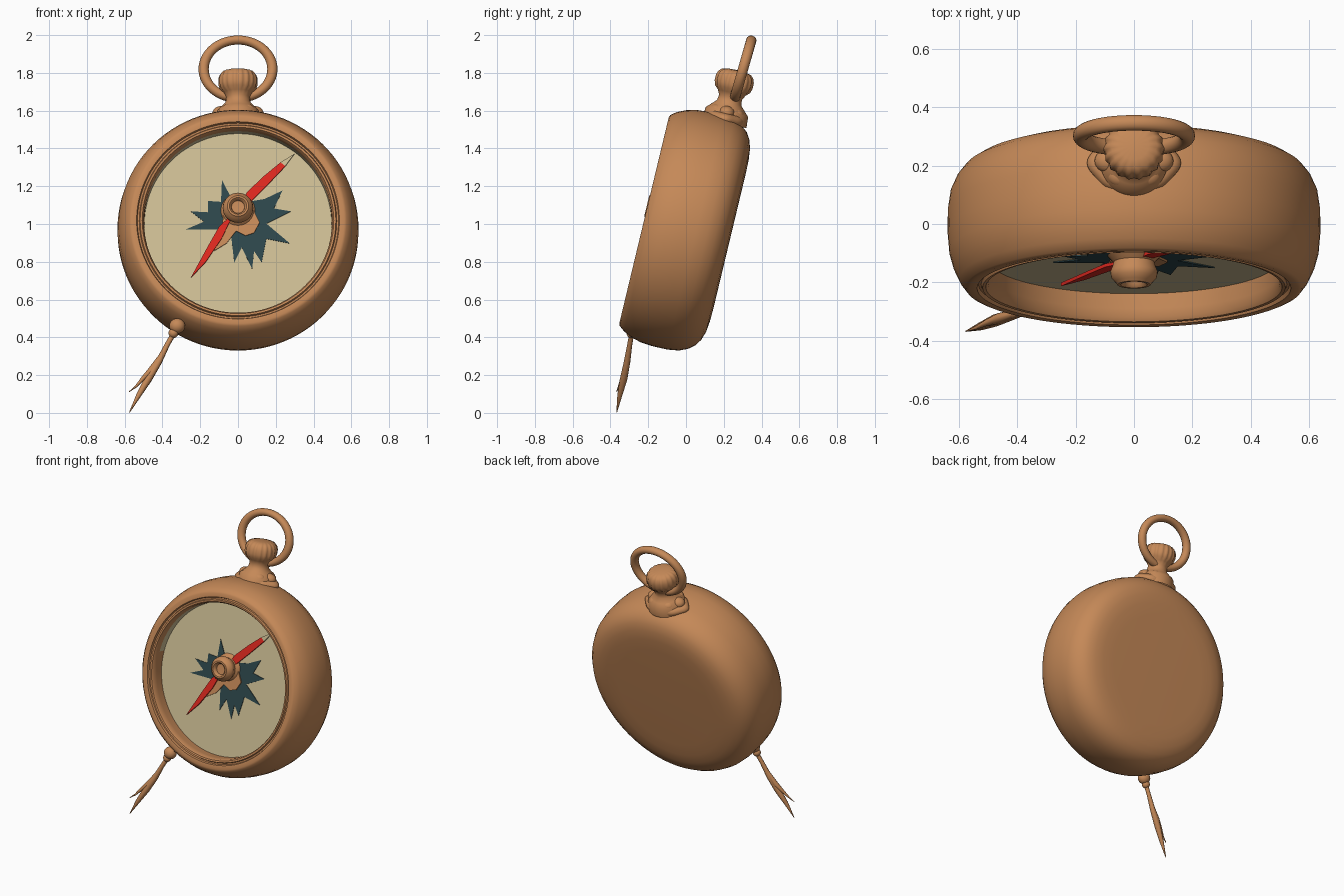
import bpy, bmesh, math
from math import sin, cos, pi
from mathutils import Matrix, Vector

if "Cube" in bpy.data.objects:
    bpy.data.objects.remove(bpy.data.objects["Cube"], do_unlink=True)


def material(name, rgb):
    m = bpy.data.materials.new(name)
    m.use_nodes = True
    m.diffuse_color = (*rgb, 1)
    m.node_tree.nodes["Principled BSDF"].inputs["Base Color"].default_value = (*rgb, 1)
    return m


BRONZE = material("bronze", (0.56, 0.25, 0.097))
CREAM = material("cream", (0.61, 0.51, 0.295))
TEAL = material("dark teal", (0.026, 0.061, 0.07))
RED = material("red", (0.74, 0.022, 0.014))

# The case leans back: local -y is the dial's facing direction, local z is up its face
LEAN = Matrix.Translation((0, -0.222, 1.02)) @ Matrix.Rotation(math.radians(-13.5), 4, 'X')
TO_Y = Matrix.Rotation(-pi / 2, 4, 'X')     # lathe axis z becomes local y


def finish(name, bm, mats, matrix, angle=40):
    bmesh.ops.recalc_face_normals(bm, faces=bm.faces[:])
    me = bpy.data.meshes.new(name)
    bm.to_mesh(me)
    bm.free()
    ob = bpy.data.objects.new(name, me)
    bpy.context.collection.objects.link(ob)
    for m in mats:
        me.materials.append(m)
    ob.matrix_world = matrix
    smooth(ob, angle)
    return ob


def smooth(ob, angle=40):
    bpy.ops.object.select_all(action='DESELECT')
    ob.select_set(True)
    bpy.context.view_layer.objects.active = ob
    bpy.ops.object.shade_smooth_by_angle(angle=math.radians(angle))


def lathe(name, profile, matrix, sides=96, mats=(BRONZE,), rib=None, rule=None, angle=40):
    """Turn (radius, height) points about z; rib(angle, row) scales the radius."""
    bm = bmesh.new()
    rows = []
    for j, (r, h) in enumerate(profile):
        if r == 0:
            rows.append([bm.verts.new((0, 0, h))] * sides)
            continue
        row = []
        for i in range(sides):
            t = 2 * pi * i / sides
            k = r * (rib(t, j) if rib else 1)
            row.append(bm.verts.new((k * cos(t), k * sin(t), h)))
        rows.append(row)
    for j in range(len(rows) - 1):
        for i in range(sides):
            n = (i + 1) % sides
            quad = [rows[j][i], rows[j][n], rows[j + 1][n], rows[j + 1][i]]
            f = bm.faces.new(list(dict.fromkeys(quad)))
            if rule:
                f.material_index = rule(j, f.calc_center_median())
    return finish(name, bm, mats, matrix, angle)


def plate(name, points, depth, thick, mat):
    """Flat outline in front-on x, z laid over the dial."""
    bm = bmesh.new()
    f = bm.faces.new([bm.verts.new((x, depth, (z - 1.0) / 0.972)) for x, z in points])
    ext = bmesh.ops.extrude_face_region(bm, geom=[f])
    for v in ext["geom"]:
        if isinstance(v, bmesh.types.BMVert):
            v.co.y -= thick
    bmesh.ops.triangulate(bm, faces=bm.faces[:])
    return finish(name, bm, [mat], LEAN, 20)


def ball(name, loc, scale, matrix):
    bm = bmesh.new()
    bmesh.ops.create_uvsphere(bm, u_segments=24, v_segments=14, radius=1)
    bmesh.ops.transform(bm, matrix=Matrix.Translation(loc) @ Matrix.Diagonal((*scale, 1)), verts=bm.verts)
    return finish(name, bm, [BRONZE], matrix, 60)


# Case: rounded back, rim with a groove, inner wall and dial floor
case = [(0, .466), (.36, .466), (.44, .464), (.50, .457), (.545, .442), (.58, .42), (.608, .385),
        (.628, .34), (.637, .28), (.638, .2), (.632, .13), (.618, .08), (.597, .035), (.575, .006),
        (.562, 0), (.537, .002), (.532, .016), (.523, .016), (.518, .004), (.507, .006),
        (.499, .02), (.497, .05), (.496, .102), (0, .102)]
last = len(case) - 2


def case_colour(j, c):
    # floor is cream; so is the deep part of the upper wall (local up is lathe -y)
    return 1 if j == last or (j == last - 1 and c.y < -0.05) else 0


lathe("case", case, LEAN @ TO_Y, mats=(BRONZE, CREAM), rule=case_colour)

# Painted compass star
star = [(-.085, 1.235), (-.03, 1.13), (.05, 1.12), (.14, 1.135), (.235, 1.18), (.19, 1.085), (.28, 1.07),
        (.15, 1.005), (.275, .90), (.15, .925), (.125, .80), (.085, .86), (.075, .765), (.02, .88),
        (-.02, .80), (-.035, .93), (-.12, .90), (-.10, .975), (-.275, .975), (-.18, 1.015),
        (-.25, 1.07), (-.16, 1.065), (-.16, 1.125), (-.09, 1.12)]
plate("compass_star", star, .102, .004, TEAL)

# Skirt under the pivot, and the two needle halves
plate("pivot_skirt", [(-.075, 1.08), (-.085, .98), (-.125, .86), (-.06, .90), (-.01, .965), (.04, .94),
                      (.085, .955), (.115, 1.01), (.08, 1.08), (0, 1.13)], .098, .008, BRONZE)
plate("needle_lower", [(0, 1.08), (-.10, .985), (-.16, .88), (-.25, .715), (-.17, .80), (-.085, .925),
                       (-.05, 1.0)], .092, .012, RED)
plate("needle_upper", [(0, 1.09), (.055, 1.105), (.15, 1.20), (.25, 1.305), (.225, 1.325),
                       (.14, 1.255), (.05, 1.17)], .092, .012, RED)
plate("needle_tip", [(.25, 1.305), (.298, 1.37), (.225, 1.325)], .092, .012, CREAM)

# Pivot knob with a hollow front
lathe("pivot_knob", [(.092, .1), (.082, .088), (.07, .075), (.074, .06), (.081, .042), (.078, .022), (.064, .006),
                     (.056, -.004), (.046, -.004), (.038, .004), (.034, .02), (0, .022)],
      LEAN @ Matrix.Translation((0, 0, .077)) @ TO_Y, sides=32)

# Winding crown: neck and knurled head
stem = LEAN @ Matrix.Translation((0, .293, 0))
lathe("crown", [(.12, .60), (.115, .66), (.09, .685), (.066, .71), (.062, .74), (.075, .765), (.094, .785),
                (.101, .81), (.101, .84), (.093, .862), (.078, .878), (.05, .885), (0, .888)],
      stem, sides=72, angle=60,
      rib=lambda t, j: 1 + (.035 * cos(18 * t) if 6 <= j <= 10 else 0))

# Collar: oval flange with puffed lobes
lathe("collar_flange", [(0, .59), (.095, .59), (.104, .615), (.104, .63), (.09, .65), (0, .655)],
      stem @ Matrix.Diagonal((1.5, 1, 1, 1)), sides=48, angle=60,
      rib=lambda t, j: 1 + .03 * cos(6 * t))
for i in range(6):
    t = pi * i / 3
    ball("collar_lobe", (.085 * cos(t), .06 * sin(t), .655), (.05, .042, .036), stem)

# Hanging ring
bpy.ops.mesh.primitive_torus_add(major_radius=.182, minor_radius=.027, major_segments=64, minor_segments=16)
ring = bpy.context.object
ring.name = "hanging_ring"
ring.data.transform(Matrix.Diagonal((1, .88, 1, 1)))
ring.data.materials.append(BRONZE)
ring.matrix_world = Matrix.Translation((0, .302, 1.82)) @ Matrix.Rotation(math.radians(90 - 16), 4, 'X')
smooth(ring, 60)

# Cord knot on the rim and two trailing strands
ball("cord_knot", (-.322, -.284, .46), (.042, .038, .04), Matrix.Identity(4))
ball("cord_knot_end", (-.342, -.289, .422), (.026, .026, .026), Matrix.Identity(4))


def strand(name, pts):
    cu = bpy.data.curves.new(name, 'CURVE')
    cu.dimensions = '3D'
    cu.bevel_depth = 1
    cu.bevel_resolution = 2
    cu.use_fill_caps = True
    sp = cu.splines.new('POLY')
    sp.points.add(len(pts) - 1)
    for p, (x, y, z, r) in zip(sp.points, pts):
        p.co = (x, y, z, 1)
        p.radius = r
    ob = bpy.data.objects.new(name, cu)
    bpy.context.collection.objects.link(ob)
    cu.materials.append(BRONZE)
    bpy.ops.object.select_all(action='DESELECT')
    ob.select_set(True)
    bpy.context.view_layer.objects.active = ob
    bpy.ops.object.convert(target='MESH')
    smooth(bpy.context.object, 60)


strand("cord_long", [(-.33, -.284, .44, .014), (-.375, -.298, .36, .014), (-.42, -.312, .27, .018),
                     (-.475, -.33, .18, .021), (-.525, -.35, .095, .014), (-.575, -.367, .002, .002)])
strand("cord_short", [(-.41, -.308, .30, .012), (-.46, -.322, .225, .018), (-.505, -.338, .18, .011),
                      (-.54, -.355, .14, .006), (-.576, -.367, .112, .002)])
